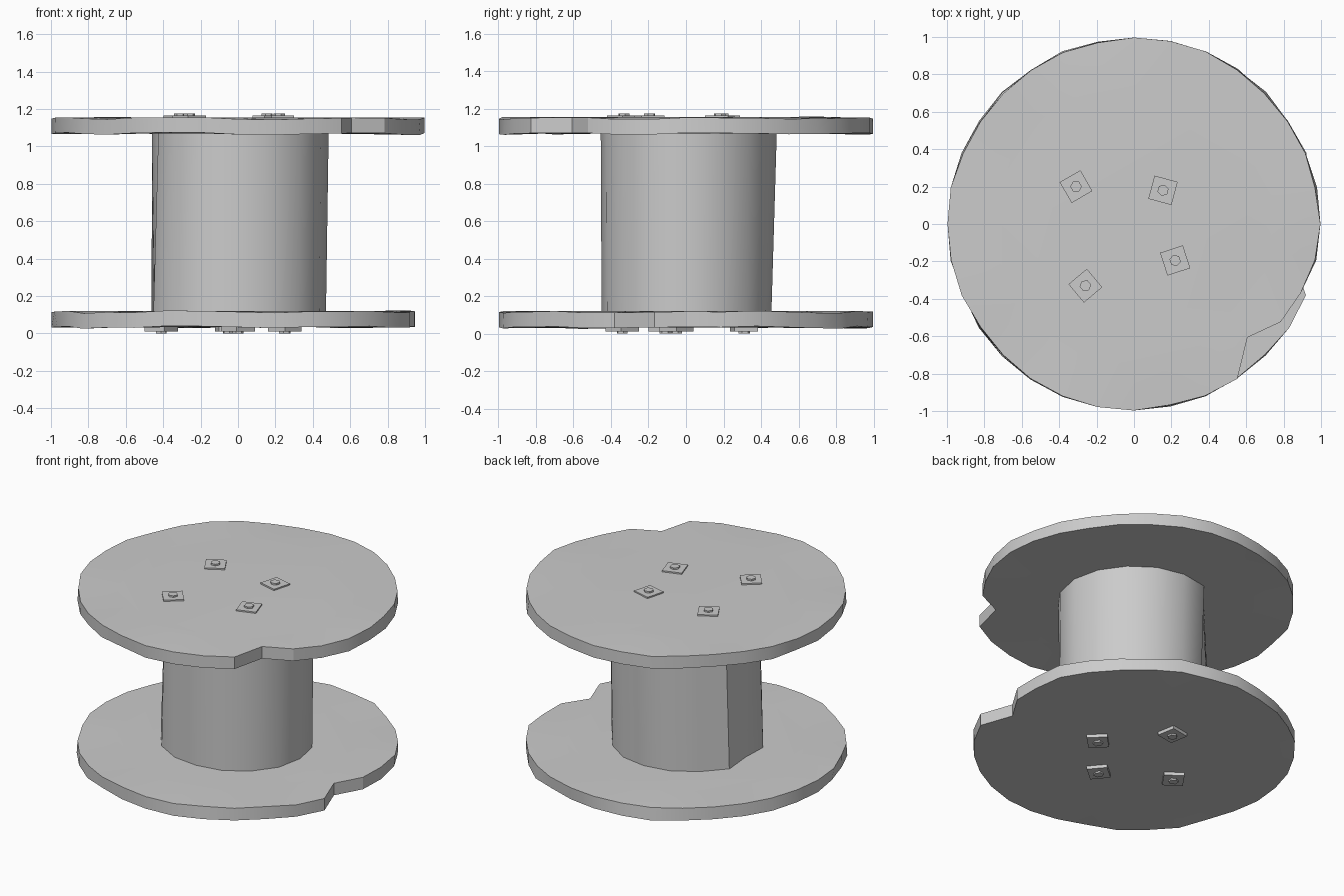
import bpy, bmesh, math, random
from mathutils import Matrix

if "Cube" in bpy.data.objects:
    bpy.data.objects.remove(bpy.data.objects["Cube"])

random.seed(4)


def finish(name, bm, angle=None):
    bmesh.ops.recalc_face_normals(bm, faces=bm.faces)
    me = bpy.data.meshes.new(name)
    bm.to_mesh(me)
    bm.free()
    ob = bpy.data.objects.new(name, me)
    bpy.context.collection.objects.link(ob)
    if angle:
        bpy.context.view_layer.objects.active = ob
        ob.select_set(True)
        bpy.ops.object.shade_smooth_by_angle(angle=math.radians(angle))
        ob.select_set(False)
    return ob


def ring(bm, radii, zs):
    n = len(radii)
    return [bm.verts.new((r * math.cos(2 * math.pi * i / n),
                          r * math.sin(2 * math.pi * i / n), z))
            for i, (r, z) in enumerate(zip(radii, zs))]


def bridge(bm, a, b):
    n = len(a)
    for i in range(n):
        j = (i + 1) % n
        bm.faces.new((a[i], a[j], b[j], b[i]))


# Worn round flange with a chipped rim; chip = index of the broken corner
def flange(name, z0, z1, chip):
    n = 32
    top_r = [random.uniform(0.985, 1.0) for _ in range(n)]
    bot_r = [random.uniform(0.985, 1.0) for _ in range(n)]
    for k in range(0, n, 8):
        top_r[k] = bot_r[k] = 0.997
    for off, r in ((-1, 0.995), (0, 0.858), (1, 0.943), (2, 0.965)):
        top_r[(chip + off) % n] = r
        bot_r[(chip + off) % n] = r
    wave = [0.005 * math.sin(i * 1.2) + random.uniform(-0.004, 0.004) for i in range(n)]
    bm = bmesh.new()
    loops = [ring(bm, [0.75] * n, [z0] * n),
             ring(bm, bot_r, [z0 + w for w in wave]),
             ring(bm, top_r, [z1 - 0.005 + w for w in wave]),
             ring(bm, [0.75] * n, [z1] * n)]
    for a, b in zip(loops, loops[1:]):
        bridge(bm, a, b)
    bm.faces.new(loops[0])
    bm.faces.new(loops[-1])
    finish(name, bm, 30)


flange("top_flange", 1.068, 1.155, 28)
flange("bottom_flange", 0.033, 0.12, 31)

# Central drum, its staves slightly out of line at each end
low = [.47, .47, .46, .46, .455, .46, .47, .50, .445, .49, .48, .465, .45, .455, .46, .47]
high = [.485, .48, .475, .48, .485, .49, .425, .455, .46, .46, .46, .46, .455, .46, .47, .48]
bm = bmesh.new()
a = ring(bm, low, [0.09] * 16)
b = ring(bm, high, [1.10] * 16)
bridge(bm, a, b)
bm.faces.new(a)
bm.faces.new(b)
finish("drum", bm, 35)


# Square washer plate with a hexagonal bolt head
def bolt(name, x, y, turn, z, up):
    place = Matrix.Translation((x, y, z)) @ Matrix.Rotation(math.radians(turn), 4, 'Z')
    bm = bmesh.new()
    bmesh.ops.create_cube(bm, size=1, matrix=place @ Matrix.Diagonal((0.128, 0.128, 0.022, 1)))
    finish(name + "_plate", bm)
    bm = bmesh.new()
    bmesh.ops.create_cone(bm, cap_ends=True, segments=6, radius1=0.031, radius2=0.031,
                          depth=0.02, matrix=place @ Matrix.Translation((0, 0, up * 0.012)))
    finish(name + "_head", bm)


for i, (x, y, t) in enumerate([(-.31, .20, 30), (.155, .18, -15), (.22, -.195, 18), (-.26, -.33, 40)]):
    bolt(f"top_bolt_{i}", x, y, t, 1.153, 1)
for i, (x, y, t) in enumerate([(.25, -.05, 45), (-.05, .31, 10), (0, -.34, 40), (-.41, -.11, 55)]):
    bolt(f"bottom_bolt_{i}", x, y, t, 0.022, -1)
